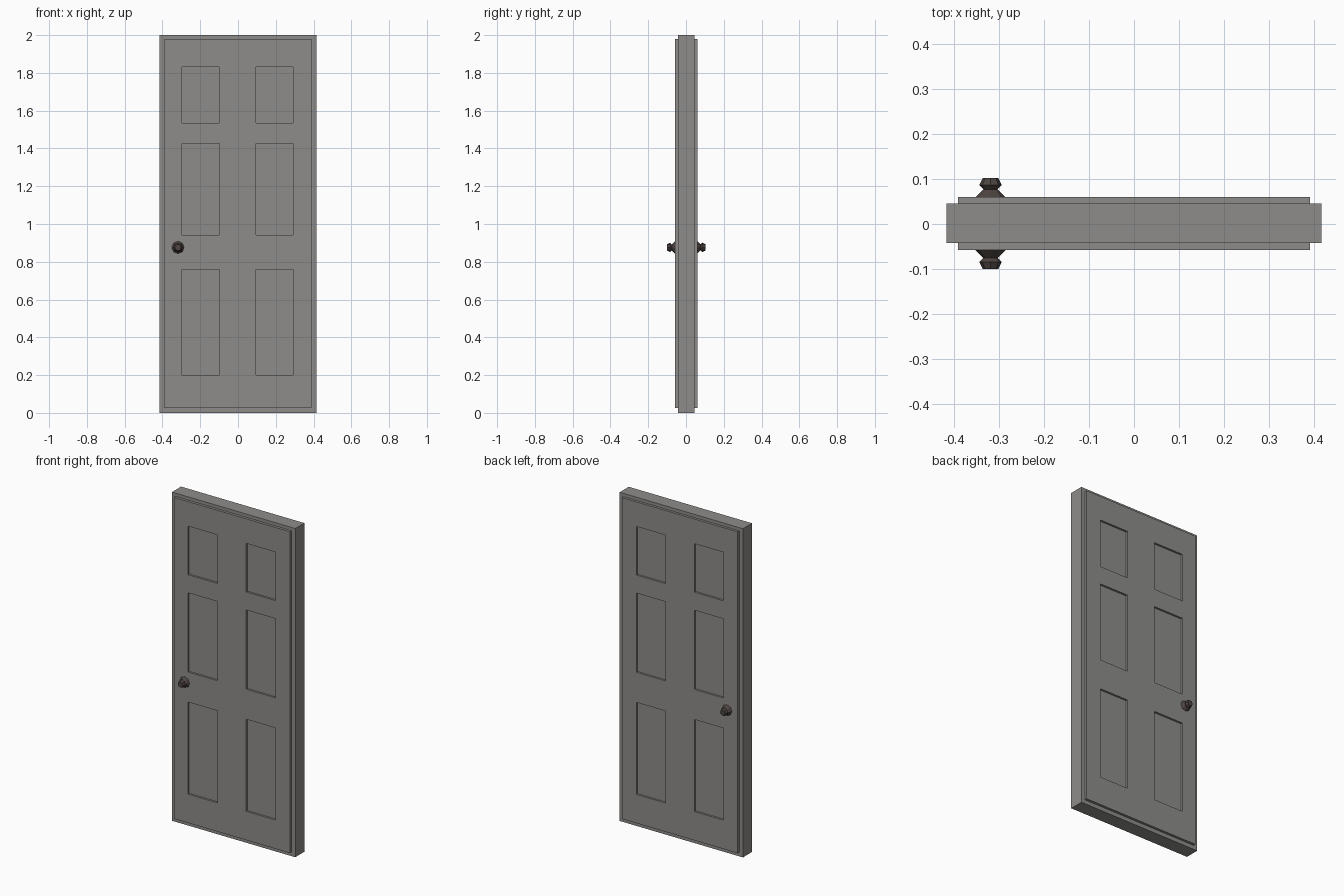
import bpy, bmesh, math
from mathutils import Vector, Matrix

if "Cube" in bpy.data.objects:
    bpy.data.objects.remove(bpy.data.objects["Cube"])


def material(name, rgb):
    m = bpy.data.materials.new(name)
    m.diffuse_color = (*rgb, 1)
    m.use_nodes = True
    m.node_tree.nodes["Principled BSDF"].inputs["Base Color"].default_value = m.diffuse_color
    return m


GREY = material("grey_paint", (0.27, 0.265, 0.255))
BROWN = material("dark_bronze", (0.075, 0.058, 0.053))


def finish(bm, name, mat):
    bmesh.ops.recalc_face_normals(bm, faces=bm.faces)
    mesh = bpy.data.meshes.new(name)
    bm.to_mesh(mesh)
    bm.free()
    mesh.materials.append(mat)
    ob = bpy.data.objects.new(name, mesh)
    bpy.context.collection.objects.link(ob)
    return ob


def box(lo, hi):
    bm = bmesh.new()
    lo, hi = Vector(lo), Vector(hi)
    bmesh.ops.create_cube(bm, size=1, matrix=Matrix.Translation((lo + hi) / 2)
                          @ Matrix.Diagonal((*(hi - lo), 1)))
    return bm


# Slab extents
SX, Z0, Z1 = 0.39, 0.025, 1.98
Y0, Y1 = -0.058, 0.06

# Frame: a rectangular ring around the slab
bm = bmesh.new()
outer = [(-0.415, 0), (0.415, 0), (0.415, 2), (-0.415, 2)]
inner = [(-SX, Z0), (SX, Z0), (SX, Z1), (-SX, Z1)]
ring = [[bm.verts.new((x, y, z)) for x, z in loop]
        for loop, y in ((outer, -0.042), (outer, 0.045), (inner, 0.045), (inner, -0.042))]
for a, b in zip(ring, ring[1:] + ring[:1]):
    for i in range(4):
        j = (i + 1) % 4
        bm.faces.new((a[i], a[j], b[j], b[i]))
finish(bm, "door_frame", GREY)

# Slab: cut into a grid, then sink the six panels on both faces
PANEL_X = [(-0.296, -0.098), (0.096, 0.292)]
PANEL_Z = [(0.2, 0.76), (0.943, 1.425), (1.535, 1.83)]
RECESS = 0.012
bm = box((-SX, Y0, Z0), (SX, Y1, Z1))
for axis, spans in (((1, 0, 0), PANEL_X), ((0, 0, 1), PANEL_Z)):
    for span in spans:
        for c in span:
            bmesh.ops.bisect_plane(bm, geom=bm.verts[:] + bm.edges[:] + bm.faces[:],
                                   plane_co=Vector(axis) * c, plane_no=axis)
bm.normal_update()


def is_panel(f):
    c = f.calc_center_median()
    return (abs(f.normal.y) > 0.9 and any(a < c.x < b for a, b in PANEL_X)
            and any(a < c.z < b for a, b in PANEL_Z))


panels = [f for f in bm.faces if is_panel(f)]
for f in bmesh.ops.extrude_discrete_faces(bm, faces=panels)["faces"]:
    inward = math.copysign(RECESS, -f.calc_center_median().y)
    bmesh.ops.translate(bm, verts=f.verts[:], vec=(0, inward, 0))
finish(bm, "door_slab", GREY)

# Knobs: a faceted turned profile (radius, distance from the slab)
PROFILE = [(0.033, 0), (0.016, 0.017), (0.025, 0.026), (0.017, 0.042)]
SIDES = 8
for name, y, side in (("front_knob", Y0, -1), ("back_knob", Y1, 1)):
    bm = bmesh.new()
    rows = []
    for r, d in PROFILE:
        angles = [math.tau * i / SIDES for i in range(SIDES)]
        rows.append([bm.verts.new((-0.318 + r * math.cos(t), y + side * d,
                                   0.876 + r * math.sin(t))) for t in angles])
    for a, b in zip(rows, rows[1:]):
        for i in range(SIDES):
            j = (i + 1) % SIDES
            bm.faces.new((a[i], a[j], b[j], b[i]))
    bm.faces.new(rows[0])
    bm.faces.new(rows[-1])
    finish(bm, name, BROWN)
